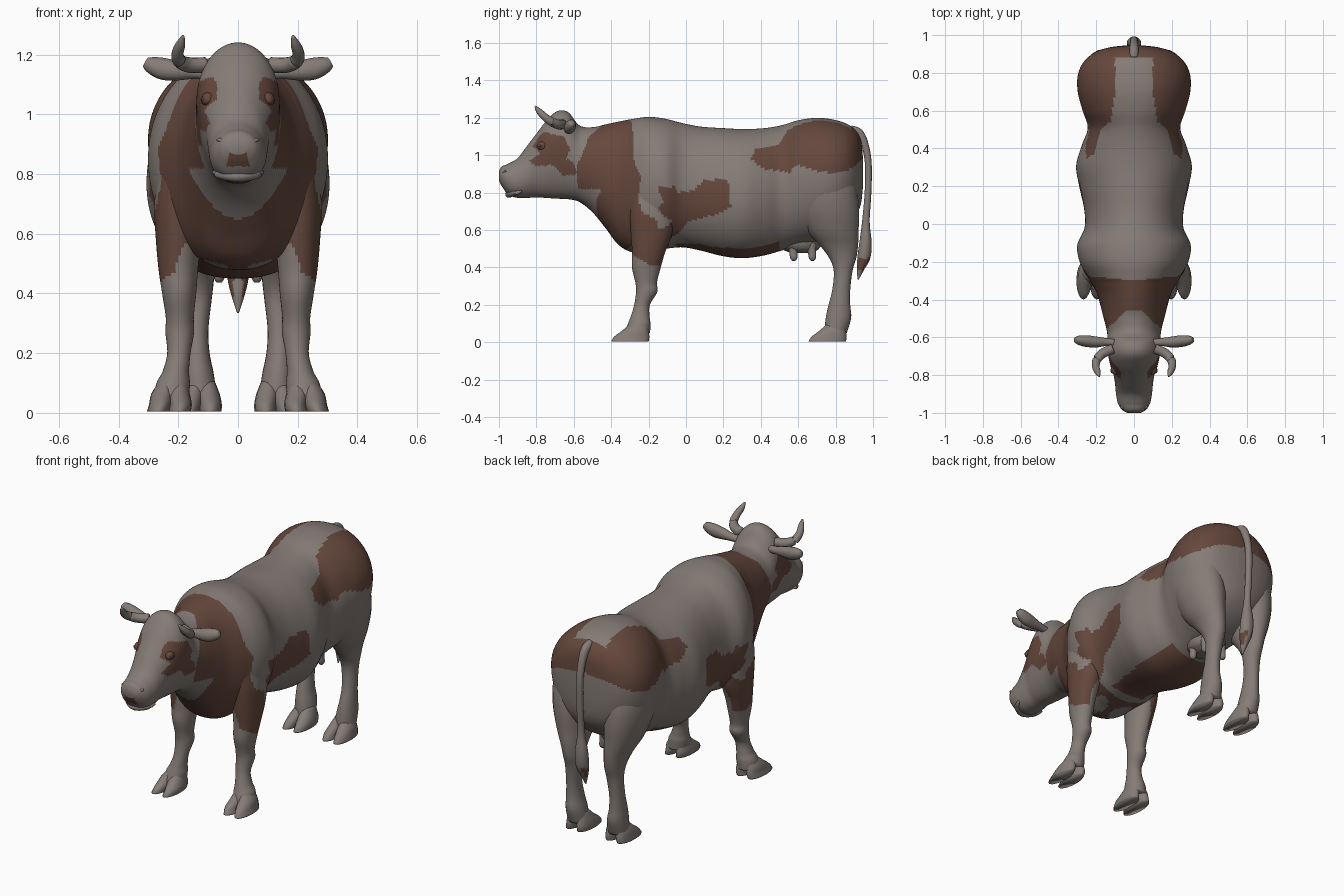
import bpy, bmesh, math
from mathutils import Vector


def material(name, rgb):
    m = bpy.data.materials.new(name)
    m.diffuse_color = (*rgb, 1)
    return m


GREY = material("warm_grey_hide", (0.235, 0.200, 0.180))
BROWN = material("brown_patch", (0.130, 0.064, 0.046))
DARK = material("dark_eye", (0.05, 0.035, 0.03))


def smooth_rows(rows, n):
    """Catmull-Rom interpolation of rows of numbers, n steps per span."""
    out = []
    for i in range(len(rows) - 1):
        a, b, c, d = (rows[max(i - 1, 0)], rows[i], rows[i + 1], rows[min(i + 2, len(rows) - 1)])
        for k in range(n):
            t = k / n
            out.append([0.5 * (2 * q + (r - p) * t + (2 * p - 5 * q + 4 * r - s) * t * t
                               + (3 * q - p - 3 * r + s) * t ** 3) for p, q, r, s in zip(a, b, c, d)])
    return out + [list(rows[-1])]


def inside(poly, u, v):
    hit = False
    for (a, b), (c, d) in zip(poly, poly[1:] + poly[:1]):
        if (b > v) != (d > v) and u < (c - a) * (v - b) / (d - b) + a:
            hit = not hit
    return hit


def skin(name, rings, rule=None, mirror=False, mats=(GREY, BROWN)):
    """Skin a list of rings, close the ends, colour the faces by a rule."""
    bm = bmesh.new()
    vr = [[bm.verts.new(p) for p in r] for r in rings]
    n = len(vr[0])
    for a, b in zip(vr, vr[1:]):
        for i in range(n):
            bm.faces.new((a[i], a[(i + 1) % n], b[(i + 1) % n], b[i]))
    bm.faces.new(vr[0][::-1])
    bm.faces.new(vr[-1])
    bmesh.ops.recalc_face_normals(bm, faces=bm.faces)
    for f in bm.faces:
        f.smooth = True
        f.material_index = int(bool(rule and rule(f.calc_center_median())))
    me = bpy.data.meshes.new(name)
    bm.to_mesh(me)
    bm.free()
    for m in mats:
        me.materials.append(m)
    ob = bpy.data.objects.new(name, me)
    bpy.context.collection.objects.link(ob)
    if mirror:
        ob.modifiers.new("mirror", 'MIRROR')
    return ob


def angles(n):
    return [2 * math.pi * i / n for i in range(n)]


def column(name, rows, rule=None, n=24, steps=5, mirror=True, mats=(GREY, BROWN)):
    """Stack of level ellipses: z, x, y, half width, half depth."""
    rings = [[(x + rx * math.cos(t), y + ry * math.sin(t), z) for t in angles(n)]
             for z, x, y, rx, ry in smooth_rows(rows, steps)]
    return skin(name, rings, rule, mirror, mats)


def tube(name, rows, rule=None, n=14, mirror=True, mats=(GREY, BROWN)):
    """Tube along a path: x, y, z, radius across, radius along the up side."""
    rows = smooth_rows(rows, 5)
    pts = [Vector(r[:3]) for r in rows]
    rings = []
    for i, r in enumerate(rows):
        d = (pts[min(i + 1, len(pts) - 1)] - pts[max(i - 1, 0)]).normalized()
        u = d.cross(Vector((0.05, 0.25, 1)) if abs(d.x) > 0.5 else Vector((1, 0, 0))).normalized()
        w = d.cross(u)
        rings.append([pts[i] + u * r[3] * math.cos(t) + w * r[4] * math.sin(t) for t in angles(n)])
    return skin(name, rings, rule, mirror, mats)


# Body, neck and head: y, top, bottom, half width, height fraction of widest point
BODY = [
    (-1.0, .915, .865, .035, .5), (-.985, .94, .835, .062, .5), (-.95, .955, .79, .085, .5),
    (-.9, .985, .772, .095, .45), (-.85, 1.05, .772, .1, .45), (-.8, 1.115, .775, .108, .55),
    (-.75, 1.18, .772, .125, .6), (-.69, 1.235, .768, .137, .6), (-.63, 1.23, .765, .14, .55),
    (-.57, 1.16, .75, .143, .5), (-.5, 1.15, .695, .16, .5), (-.43, 1.165, .61, .178, .48),
    (-.36, 1.18, .52, .2, .5), (-.28, 1.195, .48, .245, .52), (-.2, 1.205, .49, .288, .52),
    (-.11, 1.195, .5, .3, .5), (-.02, 1.172, .508, .262, .48), (.08, 1.153, .49, .264, .47),
    (.2, 1.145, .46, .29, .46), (.31, 1.14, .45, .306, .46), (.42, 1.145, .465, .275, .48),
    (.51, 1.16, .49, .245, .5), (.6, 1.187, .515, .272, .55), (.7, 1.2, .535, .298, .56),
    (.79, 1.19, .57, .297, .57), (.86, 1.168, .62, .265, .57), (.91, 1.13, .68, .205, .55),
    (.935, 1.08, .74, .13, .55), (.945, 1.0, .82, .05, .5)]

# Coat patches outlined in side elevation
NECK = [(-.45, 1.3), (-.46, 1.15), (-.52, 1.1), (-.555, 1.0), (-.58, .95), (-.58, .85), (-.57, .78),
        (-.52, .71), (-.47, .6), (-.38, .5), (-.33, .44), (-.25, .42), (-.1, .48), (-.09, .56), (-.15, .6),
        (-.16, .66), (-.23, .69), (-.26, .76), (-.24, .88), (-.28, .98), (-.28, 1.1), (-.31, 1.3)]
FLANK = [(-.15, .83), (-.055, .832), (-.05, .8), (.04, .81), (.09, .865), (.21, .873), (.235, .85),
         (.24, .725), (.155, .68), (.02, .65), (-.03, .59), (-.1, .55), (-.16, .57), (-.16, .6),
         (-.09, .625), (-.075, .655), (-.13, .68), (-.15, .72), (-.12, .745)]
RUMP = [(.345, .98), (.37, 1.03), (.5, 1.06), (.54, 1.13), (.6, 1.17), (.63, 1.3), (.96, 1.3), (.96, 1.0),
        (.9, .94), (.84, .905), (.72, .91), (.6, .945), (.55, .91), (.42, .925)]
BELLY = [(-.06, .53), (.06, .525), (.16, .508), (.3, .5), (.42, .52), (.5, .54), (.5, .4), (.02, .4)]
FACE = [(-.81, 1.08), (-.76, 1.125), (-.7, 1.11), (-.65, 1.1), (-.62, 1.03), (-.64, .98), (-.6, .96),
        (-.58, .9), (-.66, .89), (-.71, .95), (-.8, .94), (-.84, .97), (-.78, 1.01), (-.82, 1.05)]


def coat(p):
    u, v, x = p.y, p.z, abs(p.x)
    if inside(NECK, u, v):
        throat = .65 + 6 * x * x < v < .82 and u < -.4
        brisket = x > .03 and v < .485 + x * .25
        return not (throat or brisket)
    if inside(RUMP, u, v):
        return x > .1 + max(0, .7 - u) * .15 or u > .88
    if u < -.955 and x < .029 + (.872 - v) * .2 and .825 < v < .872:
        return True
    return inside(FLANK, u, v) or inside(BELLY, u, v) or (x > .07 and inside(FACE, u, v))


def body_ring(y, top, bot, w, f, n=120):
    mid = bot + f * (top - bot)
    ring = []
    for t in angles(n):
        c, s = math.cos(t), math.sin(t)
        p = (1.0 if y < -.3 else .94) if s > 0 else 0.85
        ring.append((w * math.copysign(abs(c) ** p, c), y, mid + s * ((top - mid) if s > 0 else (mid - bot))))
    return ring


skin("body", [body_ring(*r) for r in smooth_rows(BODY, 10)], coat)


# Front legs, brown on the outer upper part
def leg_coat(p):
    if p.z > .57:
        return coat(p)
    return p.x > .205 - max(0, p.z - .5) * .4 and p.z > .41 + max(0, -.19 - p.y) * .6


column("front_leg", [
    (.85, .19, -.18, .075, .12), (.7, .2, -.18, .08, .12), (.58, .2, -.185, .075, .11),
    (.48, .2, -.2, .066, .088), (.4, .197, -.212, .057, .077), (.32, .195, -.213, .047, .058),
    (.27, .195, -.21, .048, .057), (.2, .198, -.235, .039, .042), (.14, .208, -.245, .044, .05),
    (.1, .217, -.25, .056, .06), (.05, .224, -.26, .06, .068)], leg_coat, n=48, steps=8)

# Hind legs with thigh and hock
column("hind_leg", [
    (1.0, .15, .73, .1, .13), (.85, .17, .735, .116, .172), (.72, .163, .755, .115, .17),
    (.6, .153, .783, .09, .14), (.52, .14, .817, .066, .103), (.45, .133, .838, .053, .072),
    (.38, .133, .84, .045, .05), (.28, .138, .83, .039, .048), (.2, .138, .82, .043, .058),
    (.13, .133, .815, .052, .068), (.05, .128, .8, .058, .06)])

# Cloven hooves: two claws per foot
for label, cx, cy, splay in (("front", .226, -.295, .02), ("hind", .126, .76, .008)):
    for side, dx in (("inner", -.032), ("outer", .032)):
        column(f"{label}_{side}_claw", [
            (0.004, cx + dx * 1.1 + splay * .3, cy - .005, .038, .1), (.03, cx + dx * 1.05, cy + .005, .038, .094),
            (.065, cx + dx * .85, cy + .025, .037, .068), (.105, cx + dx * .6 - splay * .4, cy + .043, .026, .042)],
            n=16, steps=3)

# Ears and horns
tube("ear", [(.1, -.63, 1.135, .02, .02), (.15, -.625, 1.14, .022, .022), (.2, -.625, 1.145, .029, .032),
             (.25, -.62, 1.152, .031, .037), (.29, -.615, 1.165, .025, .029), (.309, -.612, 1.175, .015, .018)])
tube("horn", [(.11, -.66, 1.165, .026, .026), (.165, -.685, 1.165, .026, .026), (.197, -.72, 1.18, .023, .023),
              (.202, -.755, 1.205, .02, .02), (.192, -.785, 1.235, .016, .016), (.184, -.806, 1.262, .005, .005)])

# Tail with a tassel
tube("tail", [(0, .88, 1.13, .03, .025), (0, .925, 1.115, .026, .024), (0, .958, 1.05, .02, .021),
              (0, .975, .95, .018, .02), (0, .973, .8, .018, .019), (0, .962, .65, .02, .02),
              (0, .96, .54, .032, .036), (0, .952, .46, .035, .036), (0, .935, .4, .022, .024),
              (0, .92, .335, .003, .003)],
     lambda p: .385 < p.z < .45 and abs(p.x) > .015, n=20, mirror=False)

# Udder and teats
column("udder", [(.62, 0, .6, .1, .14), (.54, 0, .6, .1, .13), (.5, 0, .61, .085, .1),
                 (.478, 0, .62, .05, .06)], mirror=False)
for i, y in enumerate((.57, .67)):
    column(f"teat_{i + 1}", [(.53, .055, y, .026, .026), (.48, .06, y + .004, .02, .022),
                             (.45, .063, y + .006, .017, .019), (.436, .063, y + .006, .008, .008)], n=12, steps=3)

# Eyes with brown lids
column("eye_lid", [(1.026, .102, -.768, .004, .006), (1.037, .102, -.768, .019, .026), (1.052, .1, -.768, .022, .03),
                   (1.066, .098, -.766, .019, .025), (1.076, .096, -.764, .004, .006)], lambda p: True, n=16, steps=3)
column("eye", [(1.036, .109, -.776, .004, .004), (1.043, .11, -.776, .012, .014), (1.05, .11, -.776, .015, .017),
               (1.057, .109, -.776, .012, .014), (1.064, .108, -.776, .004, .004)], n=14, steps=3, mats=(DARK, DARK))

# Nostrils and lower lip
tube("nostril", [(.04, -.978, .9, .004, .004), (.05, -.977, .908, .009, .007), (.062, -.969, .914, .009, .007),
                 (.07, -.962, .914, .003, .003)], n=10)
tube("lower_lip", [(-.082, -.88, .806, .006, .006), (-.06, -.92, .797, .016, .014), (0, -.947, .79, .02, .017),
                   (.06, -.92, .797, .016, .014), (.082, -.88, .806, .006, .006)], mirror=False)
